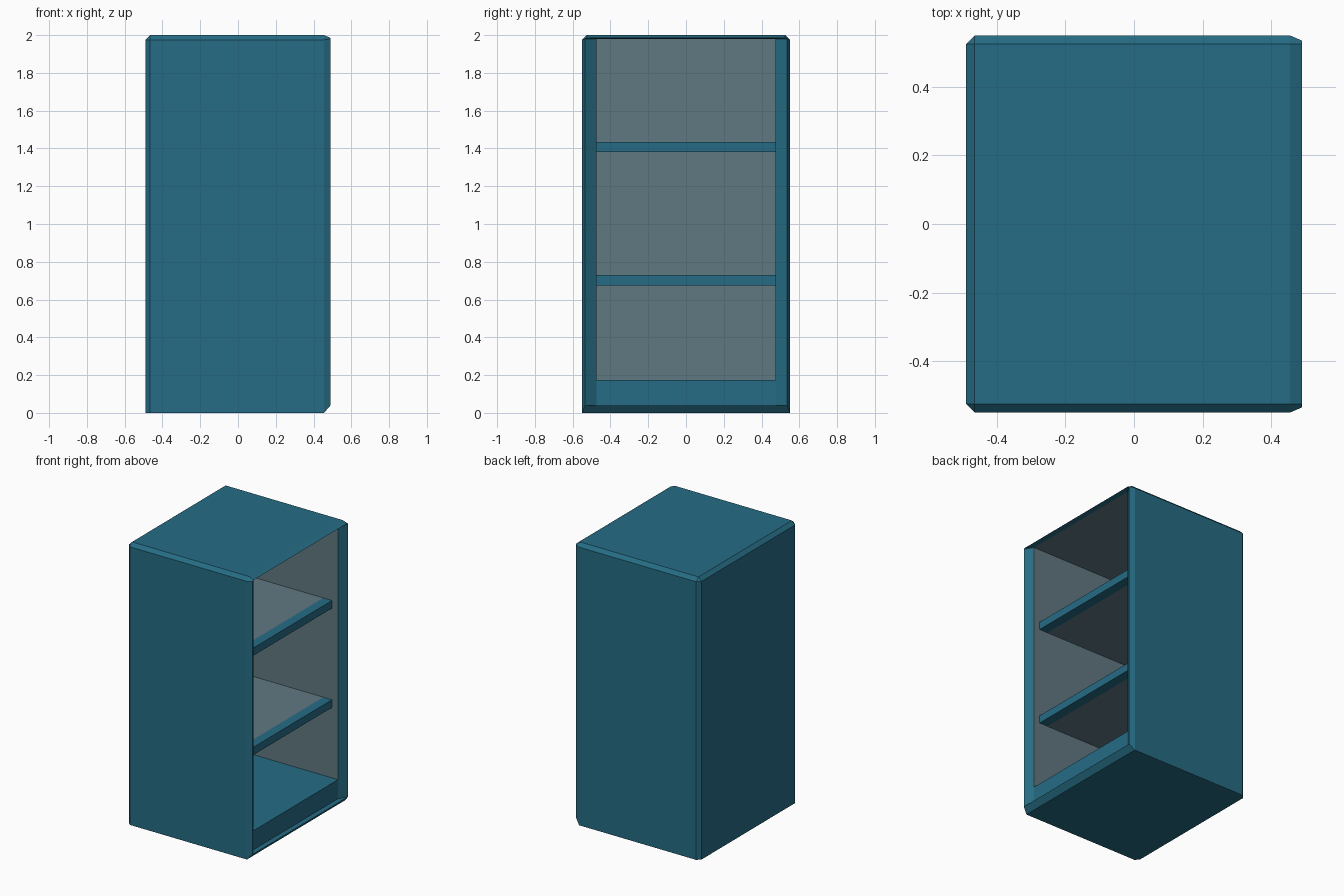
import bpy, bmesh

if "Cube" in bpy.data.objects:
    bpy.data.objects.remove(bpy.data.objects["Cube"])

def material(name, rgb):
    m = bpy.data.materials.new(name)
    m.diffuse_color = (*rgb, 1)
    m.use_nodes = True
    m.node_tree.nodes["Principled BSDF"].inputs["Base Color"].default_value = m.diffuse_color
    return m

teal = material("teal paint", (0.019, 0.150, 0.232))
grey = material("grey lining", (0.118, 0.190, 0.222))

def make_object(name, bm, mats):
    bmesh.ops.remove_doubles(bm, verts=bm.verts[:], dist=0.0005)
    bmesh.ops.recalc_face_normals(bm, faces=bm.faces[:])
    me = bpy.data.meshes.new(name)
    bm.to_mesh(me)
    bm.free()
    for m in mats:
        me.materials.append(m)
    ob = bpy.data.objects.new(name, me)
    bpy.context.collection.objects.link(ob)
    return ob

def box(name, x0, x1, y, z0, z1, mat):
    bm = bmesh.new()
    bmesh.ops.create_cube(bm, size=1)
    for v in bm.verts:
        v.co = ((x0 + x1) / 2 + v.co.x * (x1 - x0), v.co.y * 2 * y,
                (z0 + z1) / 2 + v.co.z * (z1 - z0))
    return make_object(name, bm, [mat])

# Cabinet shell: rings lofted along x, out over the open side and back inside
# each ring: x, half width, half width at top, floor, shoulder, top, lining?
INNER, BACK, CEIL, FLOOR = 0.475, -0.43, 1.98, 0.175
rings = [
    (-0.49, 0.525, 0.525, 0.0, 1.975, 1.975, 0),
    (-0.465, 0.55, 0.525, 0.0, 1.975, 2.0, 0),
    (0.455, 0.55, 0.525, 0.0, 1.975, 2.0, 0),
    (0.49, 0.535, 0.525, 0.04, 1.98, 1.985, 0),
    (0.453, INNER, INNER, 0.04, CEIL, CEIL, 0),
    (0.453, INNER, INNER, FLOOR, CEIL, CEIL, 0),
    (BACK, INNER, INNER, FLOOR, CEIL, CEIL, 1),
]
bm = bmesh.new()
loops = []
for x, w, wt, z0, z1, z2, _ in rings:
    pts = [(-w, z0), (-w, z1), (-wt, z2), (wt, z2), (w, z1), (w, z0)]
    loops.append([bm.verts.new((x, y, z)) for y, z in pts])
for a, b, r in zip(loops, loops[1:], rings[1:]):
    for i in range(6):
        j = (i + 1) % 6
        corners = []
        for v in (a[i], a[j], b[j], b[i]):
            if all((v.co - c.co).length > 0.0005 for c in corners):
                corners.append(v)
        if len(corners) > 2:
            f = bm.faces.new(corners)
            # the floor (last side of the ring) stays teal
            f.material_index = 1 if r[6] and i != 5 else 0

def cap(loop, index):
    f = bm.faces.new([loop[0], loop[1], loop[4], loop[5]])
    f.material_index = index

cap(loops[0], 0)
cap(loops[-1], 1)
make_object("cabinet_shell", bm, [teal, grey])

# Shelves with painted front edges
for n, z in enumerate((0.675, 1.38), 1):
    box(f"shelf_{n}", BACK, 0.338, INNER, z, z + 0.055, grey)
    box(f"shelf_edge_{n}", 0.338, 0.406, INNER, z, z + 0.055, teal)
